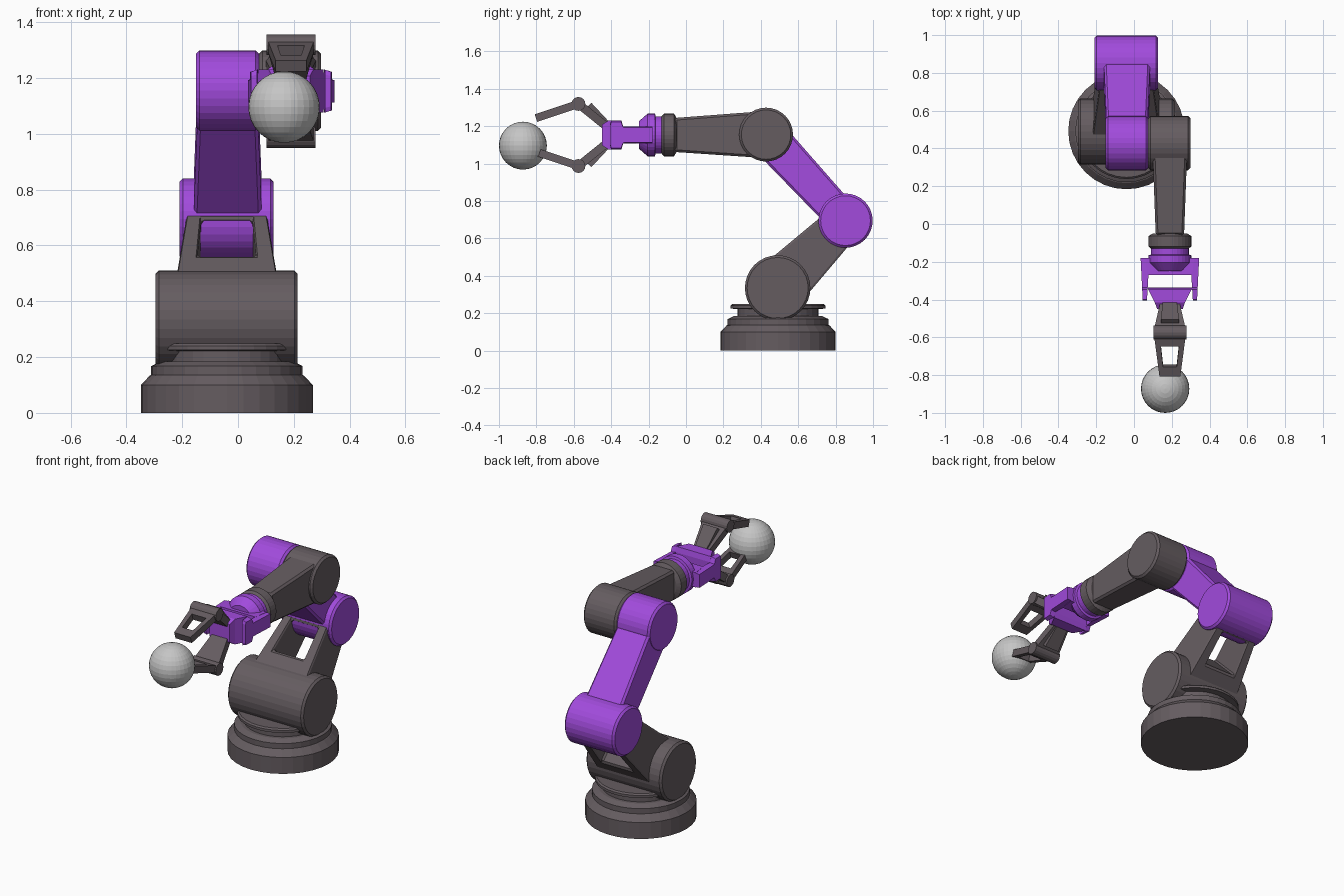
import bpy, bmesh, math
from mathutils import Vector

if "Cube" in bpy.data.objects:
    bpy.data.objects.remove(bpy.data.objects["Cube"])


def material(name, rgb):
    m = bpy.data.materials.new(name)
    m.diffuse_color = (*rgb, 1)
    m.use_nodes = True
    m.node_tree.nodes["Principled BSDF"].inputs["Base Color"].default_value = m.diffuse_color
    return m


PURPLE = material("purple paint", (0.36, 0.07, 0.72))
DARK = material("dark grey paint", (0.13, 0.108, 0.118))
GREY = material("light grey", (0.56, 0.56, 0.56))


def finish(name, bm, mat, bevel=0):
    bmesh.ops.recalc_face_normals(bm, faces=bm.faces)
    me = bpy.data.meshes.new(name)
    bm.to_mesh(me)
    bm.free()
    me.materials.append(mat)
    ob = bpy.data.objects.new(name, me)
    bpy.context.collection.objects.link(ob)
    if bevel:
        mod = ob.modifiers.new("bevel", 'BEVEL')
        mod.width, mod.segments = bevel, 1
    return ob


def skin(bm, rings, cap=True, loop=False):
    """Bridge consecutive rings of points with quads."""
    vs = [[bm.verts.new(p) for p in r] for r in rings]
    n = len(vs[0])
    pairs = list(zip(vs, vs[1:])) + ([(vs[-1], vs[0])] if loop else [])
    for a, b in pairs:
        for i in range(n):
            j = (i + 1) % n
            bm.faces.new((a[i], a[j], b[j], b[i]))
    if cap and not loop:
        bm.faces.new(vs[0])
        bm.faces.new(vs[-1])


def lathe(name, profile, center, axis, mat, sides=32):
    """Turn (radius, position) pairs round the x, y or z axis."""
    k = "xyz".index(axis)
    rings = []
    for r, h in profile:
        ring = []
        for i in range(sides):
            a = math.tau * i / sides
            p = [0, 0, 0]
            p[k], p[(k + 1) % 3], p[(k + 2) % 3] = h, r * math.cos(a), r * math.sin(a)
            ring.append(Vector(center) + Vector(p))
        rings.append(ring)
    bm = bmesh.new()
    skin(bm, rings)
    return finish(name, bm, mat)


def drum(name, x0, x1, y, z, r, mat, c=0.012):
    """Chamfered cylinder lying along x."""
    return lathe(name, [(r - c, x0), (r, x0 + c), (r, x1 - c), (r - c, x1)], (0, y, z), 'x', mat)


def beam(name, x, p0, p1, half0, half1, mat, bevel=0, hole=None):
    """Tapered bar between two (y, z) points; half = (x, thickness) half sizes.
    hole = (start, end, half width at start, half width at end) along the bar."""
    a, b = Vector((x, *p0)), Vector((x, *p1))
    length = (b - a).length
    d = (b - a) / length
    n = Vector((0, -d.z, d.y))

    def ring(side, t0, t1, w0, w1):
        pts = []
        for t, w in ((t0, -w0), (t0, w0), (t1, w1), (t1, -w1)):
            h = half0[1] + (half1[1] - half0[1]) * t / length
            pts.append(a + d * t + n * side * h + Vector((w, 0, 0)))
        return pts

    outer = (0, length, half0[0], half1[0])
    bm = bmesh.new()
    if hole:
        skin(bm, [ring(1, *outer), ring(1, *hole), ring(-1, *hole), ring(-1, *outer)], loop=True)
    else:
        skin(bm, [ring(1, *outer), ring(-1, *outer)])
    return finish(name, bm, mat, bevel)


# Joint positions in (y, z), arm centre lines in x
SHOULDER, ELBOW, TOP = (0.49, 0.335), (0.853, 0.695), (0.428, 1.155)
XA, XF, ZF = -0.04, 0.19, 1.153

# Turntable base
lathe("base", [(0.308, 0), (0.308, 0.10), (0.276, 0.134), (0.271, 0.136), (0.271, 0.168),
               (0.238, 0.184), (0.217, 0.184), (0.217, 0.222), (0.254, 0.225),
               (0.254, 0.24), (0.245, 0.248)], (XA, 0.492, 0), 'z', DARK)

# Lower arm: shoulder drum and open frame
drum("shoulder_joint", -0.296, 0.214, *SHOULDER, 0.175, DARK)
beam("lower_arm", XA, SHOULDER, ELBOW, (0.19, 0.145), (0.135, 0.10), DARK, 0.01,
     hole=(0.20, 0.405, 0.105, 0.092))

# Upper arm
drum("elbow_joint", -0.21, 0.128, *ELBOW, 0.145, PURPLE)
beam("upper_arm", XA + 0.003, ELBOW, TOP, (0.125, 0.088), (0.107, 0.104), PURPLE, 0.012)
drum("upper_joint_left", -0.15, 0.075, *TOP, 0.144, PURPLE)

# Forearm
drum("upper_joint_right", 0.075, 0.298, *TOP, 0.144, DARK)
beam("forearm", XF, TOP, (-0.06, ZF), (0.093, 0.126), (0.075, 0.091), DARK, 0.012)
lathe("wrist_collar", [(0.09, -0.05), (0.114, -0.064), (0.114, -0.118), (0.10, -0.13)],
      (XF, 0, ZF), 'y', DARK)

# Rotating wrist
lathe("wrist", [(0.10, -0.125), (0.10, -0.162), (0.114, -0.166), (0.114, -0.205),
                (0.075, -0.25)], (XF, 0, ZF), 'y', PURPLE)


def prism(name, rings, mat):
    bm = bmesh.new()
    skin(bm, rings)
    return finish(name, bm, mat)


# Gripper palm: rear bar, flared side plates, front block
prism("palm_bar", [[(XF + sx * w, y, ZF + sz * 0.045) for sx, sz in
                    ((-1, -1), (1, -1), (1, 1), (-1, 1))]
                   for y, w in ((-0.18, 0.13), (-0.27, 0.118))], PURPLE)
plate = [(-0.18, 0.045), (-0.335, 0.045), (-0.347, 0.077), (-0.40, 0.077), (-0.405, 0.06)]
outline = [(y, h) for y, h in plate] + [(y, -h) for y, h in reversed(plate)]
for s, side in ((-1, "left"), (1, "right")):
    prism("palm_plate_" + side,
          [[(XF + s * (0.155 + 0.05 * (y + 0.18)), y, ZF + h * 0.9) for y, h in outline],
           [(XF + s * (0.108 - 0.06 * (y + 0.18)), y, ZF + h) for y, h in outline]], PURPLE)
prism("palm_block", [[(XF + sx * w, y, ZF + sz * h) for sx, sz in
                      ((-1, -1), (1, -1), (1, 1), (-1, 1))]
                     for y, w, h in ((-0.337, 0.12, 0.045), (-0.345, 0.116, 0.077),
                                     (-0.415, 0.08, 0.077), (-0.45, 0.068, 0.055))], PURPLE)

# Two mirrored fingers
for s, side in ((1, "upper"), (-1, "lower")):
    root, knuckle = (-0.425, ZF + s * 0.045), (-0.575, ZF + s * 0.166)
    tip = (-0.802, ZF + s * 0.09)
    beam(side + "_finger_link", XF, root, knuckle, (0.05, 0.022), (0.085, 0.022), DARK)
    beam(side + "_finger_pad", XF, (-0.42, ZF + s * 0.055), (-0.518, ZF + s * 0.16),
         (0.037, 0.017), (0.048, 0.017), DARK)
    lathe(side + "_knuckle", [(0.037, -0.088), (0.037, 0.088)], (XF, *knuckle), 'x', DARK, 16)
    beam(side + "_finger_tip", XF, knuckle, tip, (0.085, 0.021), (0.055, 0.021), DARK,
         hole=(0.07, 0.185, 0.048, 0.036))

# Ball held by the gripper
bm = bmesh.new()
bmesh.ops.create_uvsphere(bm, u_segments=32, v_segments=16, radius=0.128)
bmesh.ops.translate(bm, vec=(0.165, -0.872, 1.096), verts=bm.verts)
finish("ball", bm, GREY)
